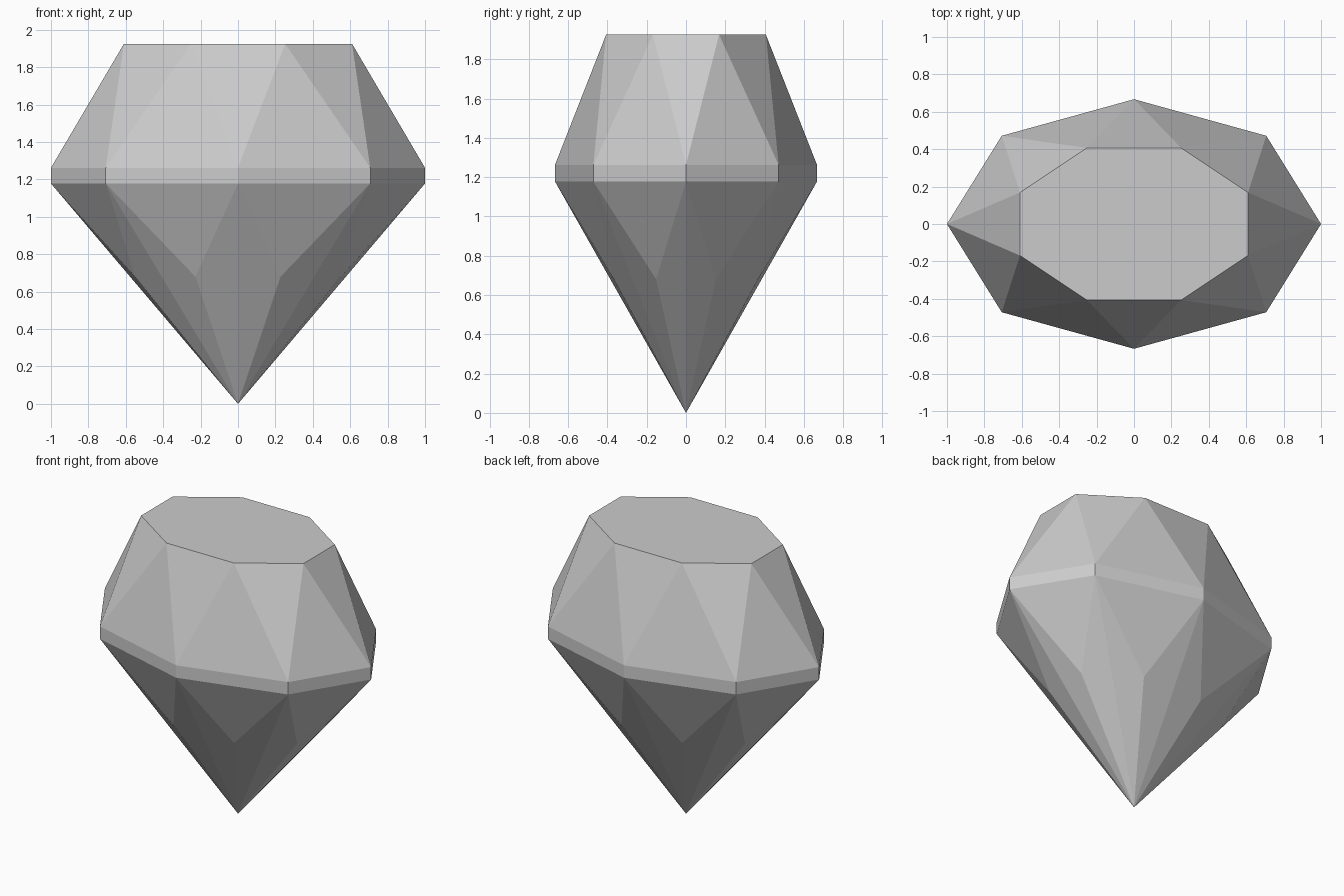
import bpy, bmesh, math

if "Cube" in bpy.data.objects:
    bpy.data.objects.remove(bpy.data.objects["Cube"])

DEPTH = 0.667          # y squash of the oval outline
N = 8

grey = bpy.data.materials.new("stone_grey")
grey.diffuse_color = (0.6, 0.6, 0.6, 1)
grey.use_nodes = True
grey.node_tree.nodes["Principled BSDF"].inputs["Base Color"].default_value = grey.diffuse_color

bm = bmesh.new()


def ring(radius, z, turn=0.0):
    """Eight points on an oval, turned by a fraction of one step."""
    angles = [(i + turn) * math.tau / N for i in range(N)]
    return [bm.verts.new((radius * math.cos(a), DEPTH * radius * math.sin(a), z))
            for a in angles]


table = ring(0.66, 1.925, 0.5)
girdle_top = ring(1.0, 1.262)
girdle_low = ring(1.0, 1.178)
pavilion = ring(0.595, 0.68, 0.5)
tip = bm.verts.new((0, 0, 0))

# flat table on top
bm.faces.new(table)
for i in range(N):
    j = (i + 1) % N
    # crown: alternating triangles
    bm.faces.new((girdle_top[i], girdle_top[j], table[i]))
    bm.faces.new((girdle_top[j], table[j], table[i]))
    # thin girdle band
    bm.faces.new((girdle_low[i], girdle_low[j], girdle_top[j], girdle_top[i]))
    # pavilion: upper triangle and two long facets running to the tip
    bm.faces.new((girdle_low[j], girdle_low[i], pavilion[i]))
    bm.faces.new((girdle_low[i], tip, pavilion[i]))
    bm.faces.new((girdle_low[j], pavilion[i], tip))

bmesh.ops.recalc_face_normals(bm, faces=bm.faces)
mesh = bpy.data.meshes.new("gemstone")
bm.to_mesh(mesh)
bm.free()
mesh.materials.append(grey)
bpy.context.collection.objects.link(bpy.data.objects.new("gemstone", mesh))
